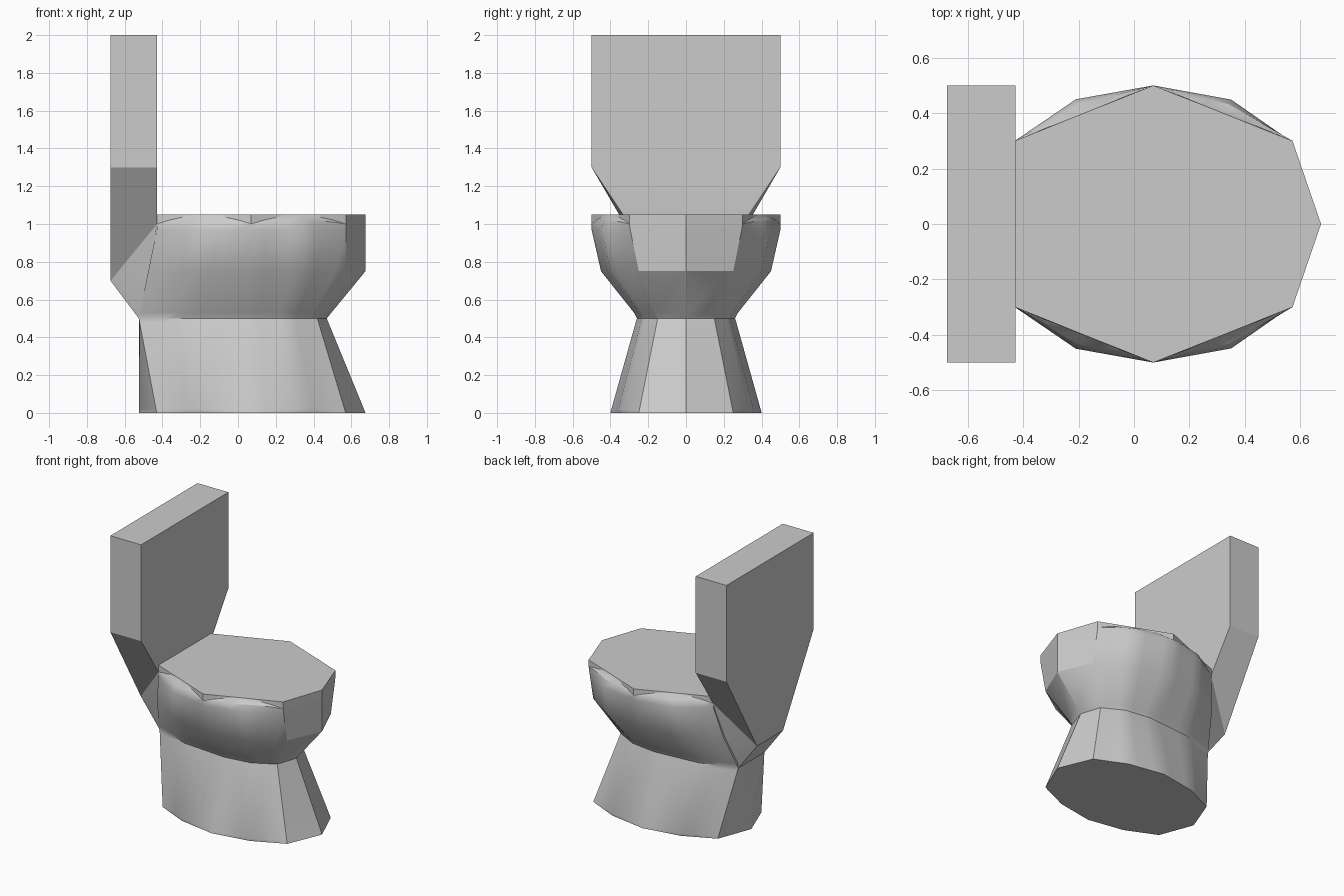
import bpy, bmesh, math

if "Cube" in bpy.data.objects:
    bpy.data.objects.remove(bpy.data.objects["Cube"])

N = 8          # segments per half of each curved flank
MID_X = 0.07   # widest point of the bowl


def loft(name, rings, angle):
    """Skin a stack of equal-length closed rings and cap both ends."""
    bm = bmesh.new()
    rows = [[bm.verts.new(p) for p in ring] for ring in rings]
    n = len(rows[0])
    for a, b in zip(rows, rows[1:]):
        for i in range(n):
            j = (i + 1) % n
            bm.faces.new((a[i], a[j], b[j], b[i]))
    bm.faces.new(rows[0][::-1])
    bm.faces.new(rows[-1])
    bmesh.ops.remove_doubles(bm, verts=bm.verts, dist=0.0005)
    bmesh.ops.recalc_face_normals(bm, faces=bm.faces)
    mesh = bpy.data.meshes.new(name)
    bm.to_mesh(mesh)
    bm.free()
    obj = bpy.data.objects.new(name, mesh)
    bpy.context.collection.objects.link(obj)
    bpy.ops.object.select_all(action='DESELECT')
    obj.select_set(True)
    bpy.context.view_layer.objects.active = obj
    bpy.ops.object.shade_smooth_by_angle(angle=math.radians(angle))
    return obj


def bowl_ring(z, back_mid, back, front, tip, yb, yf, ymid, bulge=1.0, hump=0.0):
    """Pointed front and back, flanks bulging out between the corners."""
    side = []
    for i in range(-N, N + 1):
        t = abs(i) / N
        end, y_end = (front, yf) if i > 0 else (back, yb)
        f = 1 - t + bulge * 0.5 * min(t, 1 - t)
        spread = t + bulge * 0.12 * min(t, 1 - t)
        x = MID_X + (end - MID_X) * spread
        side.append((x, y_end + (ymid - y_end) * f, z + hump * 4 * t * (1 - t)))
    right = [(x, -y, h) for x, y, h in side]
    return [(back_mid, 0, z)] + right + [(tip, 0, z)] + side[::-1]


# Pedestal flaring into the bowl, topped by the flat closed lid
loft("bowl_and_pedestal", [
    bowl_ring(0.00, -.525, -.43, .57, .675, .25, .25, .40, 0.75),
    bowl_ring(0.02, -.525, -.434, .564, .667, .246, .246, .395),
    bowl_ring(0.48, -.525, -.521, .426, .478, .154, .154, .266),
    bowl_ring(0.50, -.525, -.525, .42, .47, .15, .15, .26),
    bowl_ring(0.53, -.52, -.52, .438, .494, .162, .162, .275),
    bowl_ring(0.75, -.475, -.475, .57, .675, .25, .25, .45),
    bowl_ring(0.97, -.43, -.43, .572, .675, .30, .295, .50),
    bowl_ring(1.00, -.43, -.43, .572, .675, .30, .30, .50, 0.65, 0.02),
    bowl_ring(1.00, -.43, -.43, .572, .675, .30, .30, .50, 0.05, 0.045),
    bowl_ring(1.05, -.43, -.43, .572, .675, .30, .30, .50, 0.0),
], 32)


# Cistern: upright slab narrowing down onto the back of the pedestal
def tank_ring(xb, yb, zb, xf, yf, zf):
    return [(xb, -yb, zb), (xf, -yf, zf), (xf, yf, zf), (xb, yb, zb)]


loft("tank", [
    tank_ring(-.525, .15, .50, -.50, .15, .52),
    tank_ring(-.675, .15, .70, -.465, .24, .75),
    tank_ring(-.675, .15, .70, -.428, .30, 1.0),
    tank_ring(-.675, .50, 1.3, -.428, .50, 1.3),
    tank_ring(-.675, .50, 2.0, -.428, .50, 2.0),
], 20)
